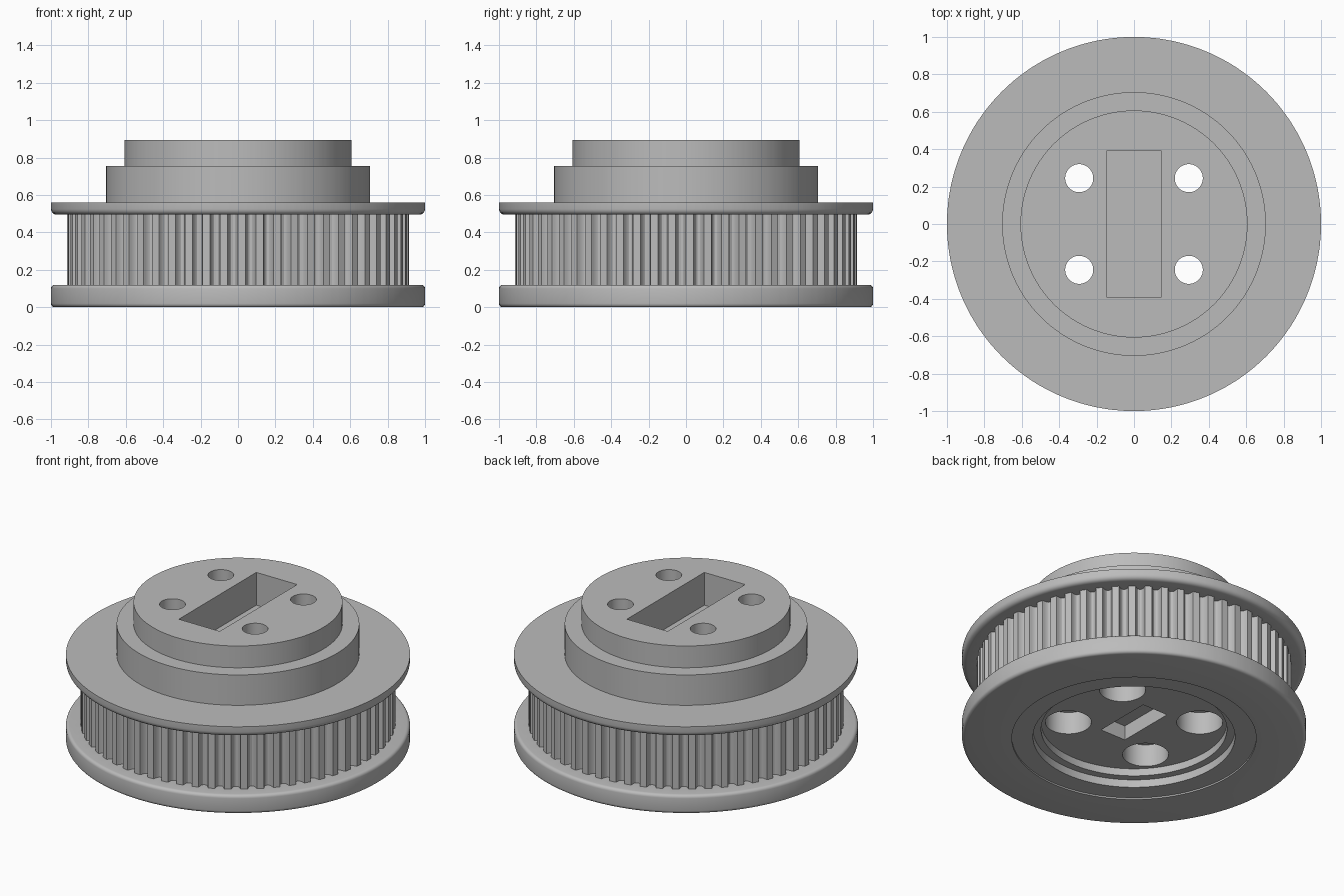
import bpy, bmesh, math
from mathutils import Matrix

if "Cube" in bpy.data.objects:
    bpy.data.objects.remove(bpy.data.objects["Cube"], do_unlink=True)

TEETH = 60
TIP = 0.915

grey = bpy.data.materials.new("plain grey")
grey.use_nodes = True
grey.diffuse_color = (0.5, 0.5, 0.5, 1)
grey.node_tree.nodes["Principled BSDF"].inputs["Base Color"].default_value = (0.5, 0.5, 0.5, 1)


def add_object(name, bm):
    bmesh.ops.recalc_face_normals(bm, faces=bm.faces)
    mesh = bpy.data.meshes.new(name)
    bm.to_mesh(mesh)
    bm.free()
    mesh.materials.append(grey)
    obj = bpy.data.objects.new(name, mesh)
    bpy.context.scene.collection.objects.link(obj)
    return obj


def fillet(r, z, size, start):
    """Quarter-round of a flange rim, running upward along the profile."""
    steps = [math.radians(start + 22.5 * i) for i in range(5)]
    return [(r + size * math.cos(a), z + size * math.sin(a)) for a in steps]


# One tooth: fraction of the pitch and groove depth below the tip
tooth = [(0, 0), (0.42, 0), (0.46, 0.012), (0.51, 0.029), (0.6, 0.038),
         (0.71, 0.041), (0.82, 0.038), (0.91, 0.029), (0.96, 0.012)]
steps = [((i + f) * math.tau / TEETH, d) for i in range(TEETH) for f, d in tooth]

# Profile from the recess floor, around the rims, to the top of the hub
profile = [(0.54, 0.107), (0.54, 0.06), (0.587, 0.06), (0.587, 0.01), (0.71, 0.01), (0.71, 0)]
profile += fillet(0.98, 0.02, 0.02, -90) + fillet(0.98, 0.1, 0.02, 0)
profile += [(TIP, 0.12), (TIP, 0.495)]
profile += fillet(0.97, 0.525, 0.03, -90)
profile += [(1, 0.56), (0.705, 0.56), (0.705, 0.755), (0.607, 0.755), (0.607, 0.895)]

# Pulley body: lathed profile whose belt track follows the tooth shape
bm = bmesh.new()
rings = []
for r, z in profile:
    ring = []
    for a, depth in steps:
        radius = r - depth if r == TIP else r
        ring.append(bm.verts.new((radius * math.cos(a), radius * math.sin(a), z)))
    rings.append(ring)
count = len(steps)
for low, high in zip(rings, rings[1:]):
    for i in range(count):
        j = (i + 1) % count
        bm.faces.new((low[i], low[j], high[j], high[i]))
bm.faces.new(rings[0])
bm.faces.new(rings[-1])
body = add_object("pulley_body", bm)


def cut(cutter):
    cutter.hide_render = True
    mod = body.modifiers.new(cutter.name, "BOOLEAN")
    mod.operation = "DIFFERENCE"
    mod.solver = "EXACT"
    mod.object = cutter
    bpy.context.view_layer.objects.active = body
    bpy.ops.object.modifier_apply(modifier=mod.name)
    bpy.data.objects.remove(cutter, do_unlink=True)


def hole_cutter(name, radius, bottom, top):
    bm = bmesh.new()
    for x in (-0.293, 0.293):
        for y in (-0.245, 0.245):
            bmesh.ops.create_cone(bm, cap_ends=True, segments=48, radius1=radius, radius2=radius,
                                  depth=top - bottom,
                                  matrix=Matrix.Translation((x, y, (top + bottom) / 2)))
    return add_object(name, bm)


def slot_cutter(name, width, length, bottom, top):
    bm = bmesh.new()
    bmesh.ops.create_cube(bm, size=1, matrix=Matrix.Translation((0, 0, (top + bottom) / 2))
                          @ Matrix.Diagonal((width, length, top - bottom, 1)))
    return add_object(name, bm)


# Counterbored bolt holes, hub slot and the small pocket underneath
cut(hole_cutter("counterbores", 0.134, 0.03, 0.25))
cut(hole_cutter("bolt_holes", 0.075, 0.2, 1))
cut(slot_cutter("hub_slot", 0.29, 0.785, 0.685, 1))
cut(slot_cutter("underside_pocket", 0.18, 0.38, 0.03, 0.2))

bpy.ops.object.select_all(action="DESELECT")
body.select_set(True)
bpy.context.view_layer.objects.active = body
bpy.ops.object.shade_smooth_by_angle(angle=math.radians(30))
